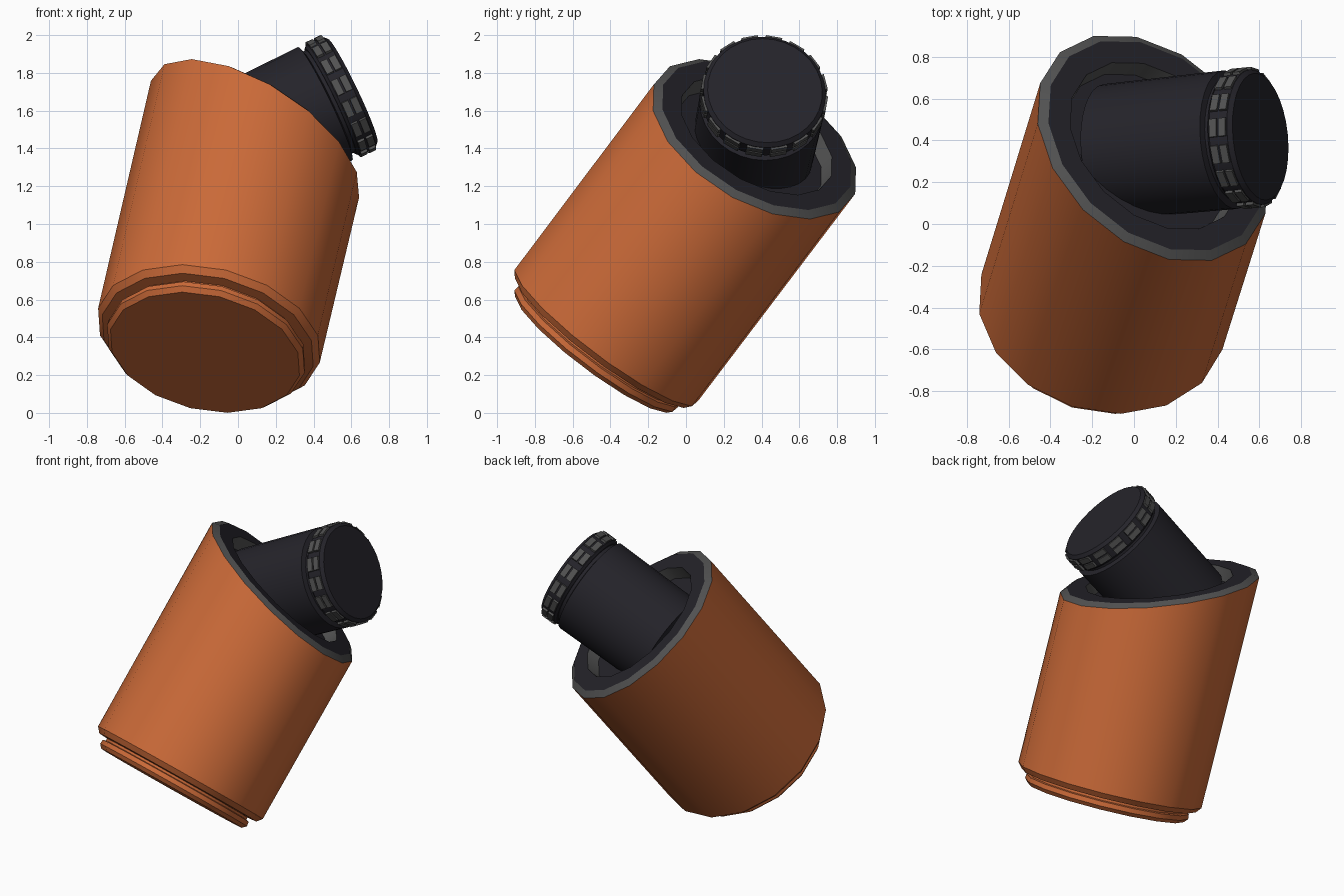
import bpy, bmesh, math
from mathutils import Vector, Matrix

if "Cube" in bpy.data.objects:
    bpy.data.objects.remove(bpy.data.objects["Cube"])

SIDES = 16


def material(name, rgb):
    m = bpy.data.materials.new(name)
    m.diffuse_color = (*rgb, 1)
    m.use_nodes = True
    m.node_tree.nodes["Principled BSDF"].inputs["Base Color"].default_value = m.diffuse_color
    return m


ORANGE = material("orange", (0.60, 0.145, 0.04))
DARK = material("dark", (0.018, 0.017, 0.023))
GREY = material("grey", (0.085, 0.085, 0.085))


def frame(axis):
    """Axis plus two directions across it; the first points as far up as possible."""
    a = Vector(axis).normalized()
    u = (Vector((0, 0, 1)) - a * a.z).normalized()
    return a, u, a.cross(u)


def ring(origin, fr, r, s, n=SIDES):
    a, u, v = fr
    return [origin + a * s + (u * math.cos(t) + v * math.sin(t)) * r
            for t in (2 * math.pi * i / n for i in range(n))]


def finish(name, bm, mats):
    bmesh.ops.recalc_face_normals(bm, faces=bm.faces[:])
    me = bpy.data.meshes.new(name)
    bm.to_mesh(me)
    bm.free()
    for m in mats:
        me.materials.append(m)
    ob = bpy.data.objects.new(name, me)
    bpy.context.collection.objects.link(ob)
    bpy.ops.object.select_all(action='DESELECT')
    ob.select_set(True)
    bpy.context.view_layer.objects.active = ob
    bpy.ops.object.shade_smooth_by_angle(angle=math.radians(28))
    return ob


def skin(name, rings, mats, band_mats=None, cap_start=True, cap_end=True):
    """Bridge successive rings; band_mats gives a material index per band and end cap."""
    bm = bmesh.new()
    loops = [[bm.verts.new(p) for p in r] for r in rings]
    idx = band_mats or [0] * len(rings)
    for k, (lo, hi) in enumerate(zip(loops, loops[1:])):
        for i in range(len(lo)):
            j = (i + 1) % len(lo)
            bm.faces.new((lo[i], lo[j], hi[j], hi[i])).material_index = idx[k]
    if cap_start:
        bm.faces.new(loops[0][::-1])
    if cap_end:
        bm.faces.new(loops[-1]).material_index = idx[-1]
    return finish(name, bm, mats)


# Leaning body, stepped foot, and a top cut on its own slant
foot = Vector((-0.175, -0.49, 0.32))
body_fr = frame((0.184, 0.592, 0.784))
top_n = Vector((0.506, 0.468, 0.725)).normalized()
top_c = foot + body_fr[0] * 1.44


def slant(scale, lift):
    pts = []
    for p in ring(top_c, body_fr, 0.607, 0):
        d = p - top_c
        d -= body_fr[0] * (d.dot(top_n) / body_fr[0].dot(top_n))
        pts.append(top_c + d * scale + top_n * lift)
    return pts


profile = [(0.515, 0), (0.538, 0.025), (0.535, 0.055), (0.515, 0.06),
           (0.515, 0.075), (0.575, 0.08), (0.604, 0.115)]
skin("body", [ring(foot, body_fr, r, s) for r, s in profile] + [slant(1, 0)],
     [ORANGE], cap_end=False)

# Lid: grey bevel, dark plate, grey well wall, dark well floor
skin("lid", [slant(1, 0), slant(0.93, 0.025), slant(0.74, 0.025), slant(0.71, -0.06)],
     [DARK, GREY], [1, 0, 1, 0], cap_start=False)

# Spout with a narrow neck under the cap
cap_c = Vector((0.605, 0.418, 1.706))
cap_fr = frame((0.896, 0.09, 0.43))
skin("spout", [ring(cap_c, cap_fr, r, s, 32) for r, s in
               [(0.325, -0.80), (0.333, -0.16), (0.30, -0.15), (0.30, -0.10)]], [DARK])

# Cap
skin("cap", [ring(cap_c, cap_fr, r, s, 32) for r, s in
             [(0.31, -0.13), (0.325, -0.115), (0.325, -0.02), (0.305, 0)]], [DARK])

# Two rows of grip pads round the cap
bm = bmesh.new()
a, u, v = cap_fr
for row in (-0.092, -0.043):
    for i in range(SIDES):
        t = 2 * math.pi * (i + 0.5) / SIDES
        out = u * math.cos(t) + v * math.sin(t)
        side = a.cross(out)
        place = Matrix((out * 0.03, side * 0.088, a * 0.038)).transposed().to_4x4()
        place.translation = cap_c + a * row + out * 0.32
        bmesh.ops.create_cube(bm, size=1, matrix=place)
finish("cap_grip_pads", bm, [GREY])
